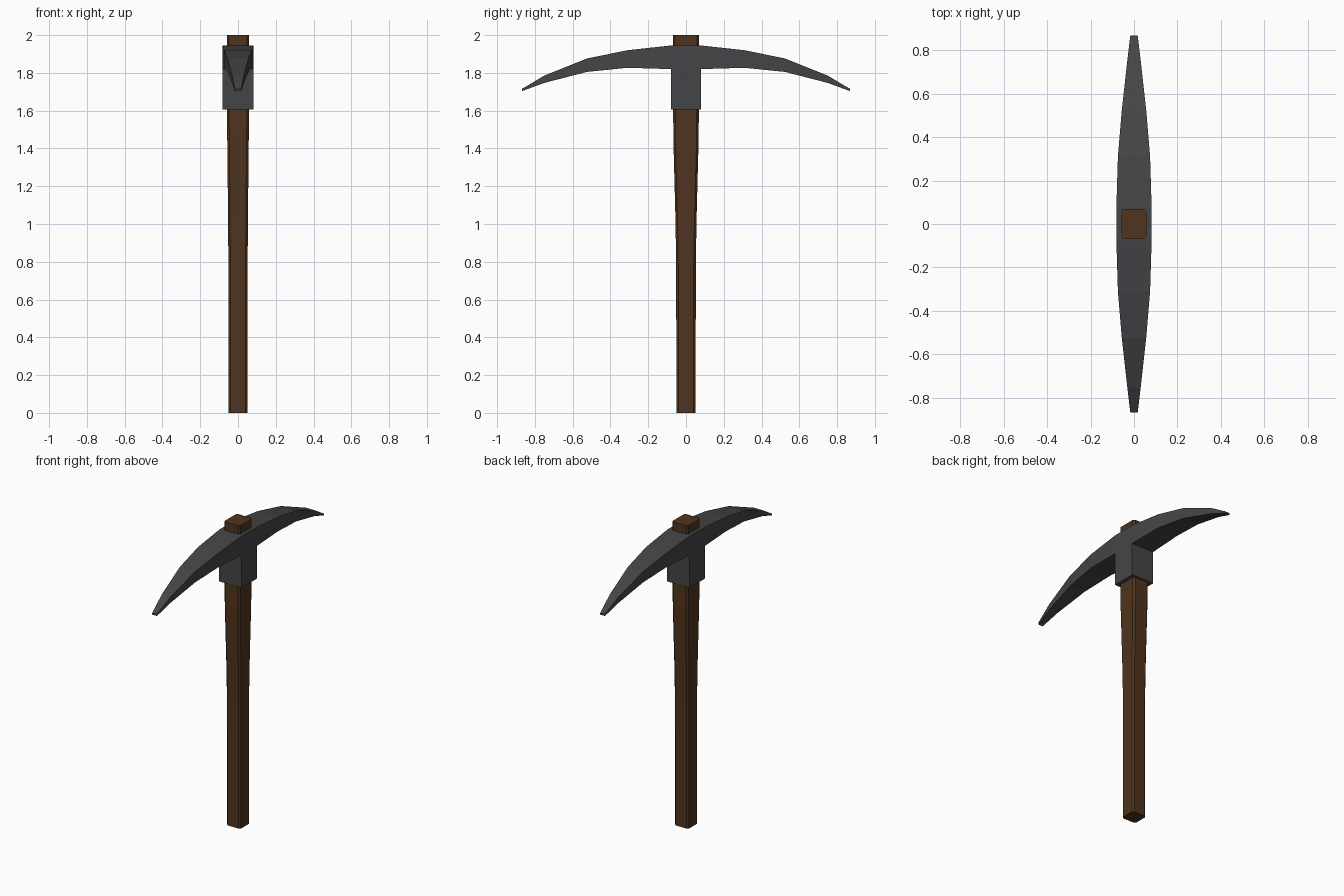
import bpy, bmesh

if "Cube" in bpy.data.objects:
    bpy.data.objects.remove(bpy.data.objects["Cube"])


def loft(bm, rings):
    """Join rings of points with quads and cap both ends."""
    vs = [[bm.verts.new(p) for p in r] for r in rings]
    n = len(vs[0])
    for a, b in zip(vs, vs[1:]):
        for i in range(n):
            j = (i + 1) % n
            bm.faces.new((a[i], a[j], b[j], b[i]))
    bm.faces.new(vs[0])
    bm.faces.new(vs[-1])


def finish(bm, name, color):
    bmesh.ops.recalc_face_normals(bm, faces=bm.faces[:])
    me = bpy.data.meshes.new(name)
    bm.to_mesh(me)
    bm.free()
    ob = bpy.data.objects.new(name, me)
    bpy.context.collection.objects.link(ob)
    mat = bpy.data.materials.new(name + "_material")
    mat.diffuse_color = color
    mat.use_nodes = True
    mat.node_tree.nodes["Principled BSDF"].inputs["Base Color"].default_value = mat.diffuse_color
    me.materials.append(mat)
    return ob


# Wooden handle: chamfered rectangle sections (z, half x, half y)
def chamfered(z, x, y, c=0.011):
    quarter = [(x, y - c), (x - c, y)]
    pts = quarter + [(-a, b) for a, b in reversed(quarter)]
    pts += [(-a, -b) for a, b in pts]
    return [(a, b, z) for a, b in pts]


bm = bmesh.new()
loft(bm, [chamfered(*s) for s in [(0, .051, .051), (.8, .051, .052), (1.07, .053, .057),
                                  (1.45, .057, .067), (1.62, .058, .068), (2, .058, .068)]])
finish(bm, "handle", (.08, .034, .012, 1))

# Metal head: curved tapering blade (y, half x, bottom z, top z), mirrored in y
half = [(.08, .081, 1.82, 1.945), (.31, .074, 1.827, 1.92), (.525, .056, 1.805, 1.876),
        (.75, .031, 1.747, 1.786), (.867, .017, 1.704, 1.716)]
sections = [(-y, x, b, t) for y, x, b, t in reversed(half)] + half
bm = bmesh.new()
loft(bm, [[(-x, y, b), (x, y, b), (x, y, t), (-x, y, t)] for y, x, b, t in sections])

# Socket: extruded down from the underside of the blade centre
bm.normal_update()
under = min((f for f in bm.faces if abs(f.calc_center_median().y) < .01),
            key=lambda f: f.calc_center_median().z)
new = bmesh.ops.extrude_face_region(bm, geom=[under])
for v in (g for g in new["geom"] if isinstance(g, bmesh.types.BMVert)):
    v.co.z = 1.605
if under.is_valid:
    bmesh.ops.delete(bm, geom=[under], context='FACES_ONLY')
finish(bm, "pick_head", (.06, .06, .063, 1))
